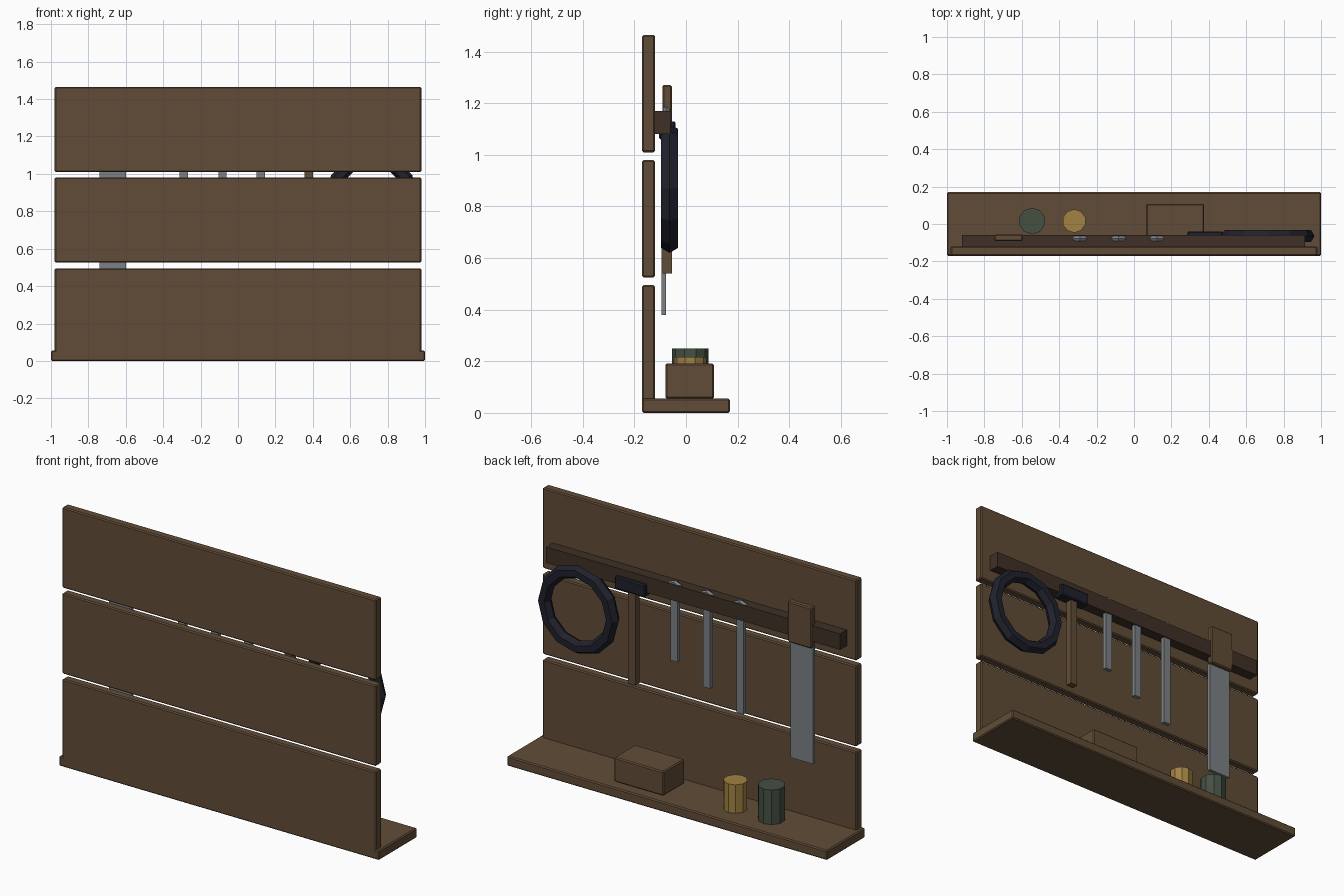
import bpy
from math import pi

cube = bpy.data.objects.get("Cube")
if cube:
    bpy.data.objects.remove(cube, do_unlink=True)


def material(name, rgb):
    m = bpy.data.materials.new(name)
    m.use_nodes = True
    col = (*rgb, 1.0)
    m.diffuse_color = col
    m.node_tree.nodes["Principled BSDF"].inputs["Base Color"].default_value = col
    return m


WOOD = material("brown wood", (0.12, 0.073, 0.038))
DARK = material("dark wood", (0.05, 0.03, 0.02))
IRON = material("black iron", (0.014, 0.015, 0.025))
STEEL = material("grey steel", (0.20, 0.22, 0.235))
GREEN = material("green paint", (0.058, 0.08, 0.055))
YELLOW = material("yellow paint", (0.36, 0.225, 0.055))


def finish(name, mat):
    ob = bpy.context.object
    ob.name = name
    ob.data.materials.append(mat)
    return ob


def box(name, mat, x, y, z, bevel=0.0):
    """Box from (min, max) pairs, with an optional chamfer."""
    pairs = (x, y, z)
    bpy.ops.mesh.primitive_cube_add(size=1, location=[(a + b) / 2 for a, b in pairs])
    ob = finish(name, mat)
    ob.scale = [b - a for a, b in pairs]
    bpy.ops.object.transform_apply(location=False, rotation=False, scale=True)
    if bevel:
        mod = ob.modifiers.new("chamfer", "BEVEL")
        mod.width = bevel
        mod.segments = 1
    return ob


def can(name, mat, x, y, radius, z0, z1):
    bpy.ops.mesh.primitive_cylinder_add(vertices=10, radius=radius, depth=z1 - z0,
                                        location=(x, y, (z0 + z1) / 2))
    return finish(name, mat)


def ring(name, mat, loc, major, minor, sides, tube_sides):
    bpy.ops.mesh.primitive_torus_add(location=loc, rotation=(pi / 2, 0, 0),
                                     major_radius=major, minor_radius=minor,
                                     major_segments=sides, minor_segments=tube_sides)
    return finish(name, mat)


# Shelf and the three back boards
box("shelf", WOOD, (-1, 1), (-0.17, 0.17), (0, 0.055), 0.006)
for i in range(3):
    z = 0.04 + i * 0.485
    box(f"back_board_{i + 1}", WOOD, (-0.98, 0.98), (-0.17, -0.12), (z, z + 0.455), 0.006)

# Tool rail
box("tool_rail", DARK, (-0.92, 0.915), (-0.122, -0.06), (1.08, 1.17))

# Saw
box("saw_handle", WOOD, (-0.745, -0.595), (-0.092, -0.055), (1.04, 1.27), 0.006)
box("saw_blade", STEEL, (-0.74, -0.60), (-0.095, -0.077), (0.38, 1.06))

# Wrenches with ring heads, hung through the rail
for i, (x, bottom) in enumerate(((-0.29, 0.55), (-0.083, 0.64), (0.122, 0.735))):
    box(f"wrench_shaft_{i + 1}", STEEL, (x - 0.022, x + 0.022), (-0.09, -0.066), (bottom, 1.12))
    ring(f"wrench_head_{i + 1}", STEEL, (x, -0.077, 1.13), 0.043, 0.015, 8, 6)

# Hammer
box("hammer_handle", WOOD, (0.355, 0.40), (-0.092, -0.055), (0.54, 1.09))
box("hammer_head", IRON, (0.285, 0.475), (-0.105, -0.04), (1.06, 1.13), 0.006)

# Hanging iron hoop
ring("iron_hoop", IRON, (0.715, -0.064, 0.87), 0.2125, 0.0375, 12, 6)

# Items on the shelf
box("wooden_box", WOOD, (0.065, 0.375), (-0.08, 0.108), (0.055, 0.192), 0.006)
can("green_can", GREEN, -0.545, 0.016, 0.071, 0.055, 0.25)
can("yellow_can", YELLOW, -0.32, 0.016, 0.063, 0.055, 0.216)
